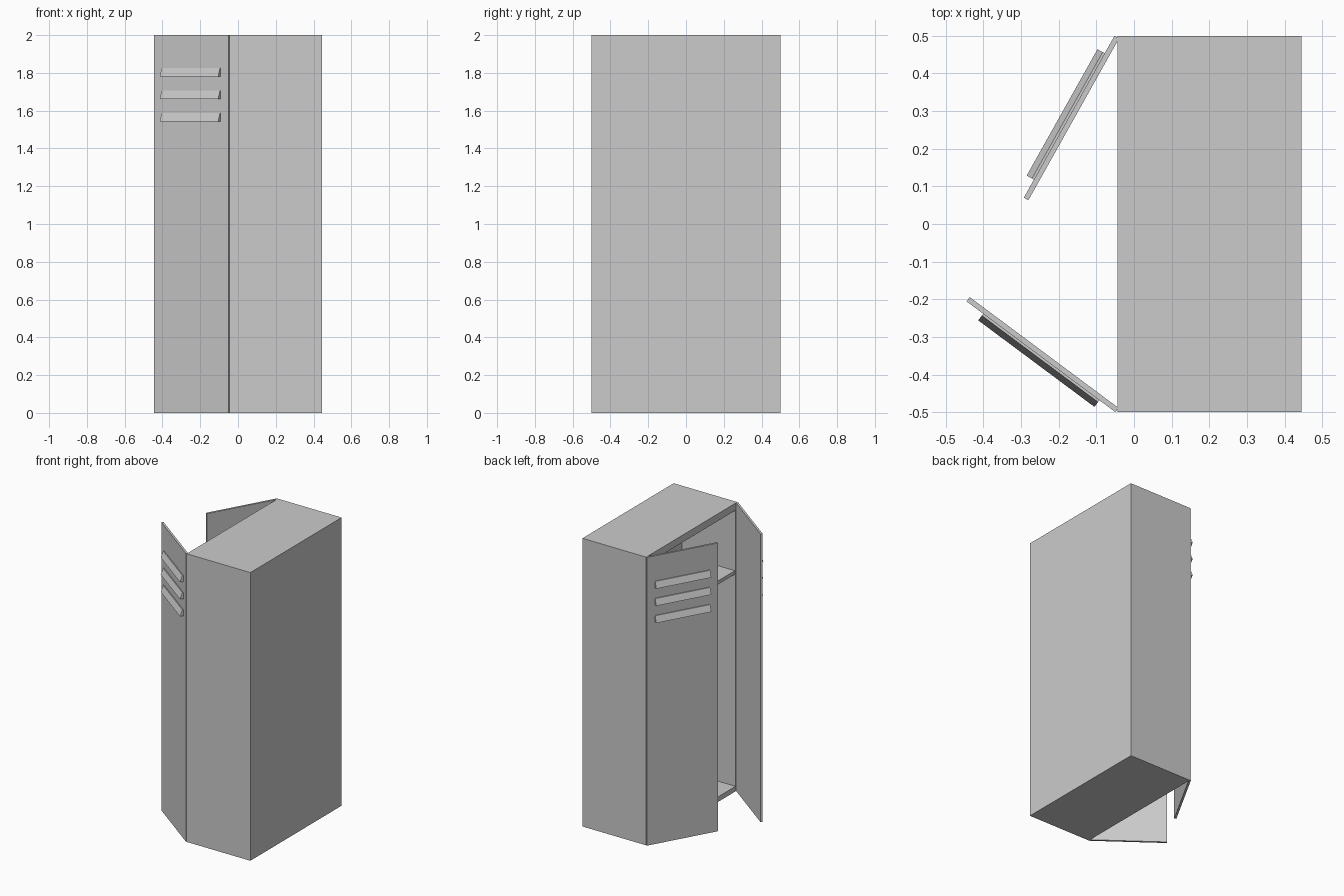
import bpy, bmesh
from mathutils import Matrix, Vector

if "Cube" in bpy.data.objects:
    bpy.data.objects.remove(bpy.data.objects["Cube"])

X0, X1, W, H = -0.044, 0.445, 0.5, 2.0     # body extents
SIDE, RIM, BACK = 0.02, 0.05, 0.365        # side wall, top/bottom rim, inner back plane


def finish(bm, name):
    bmesh.ops.recalc_face_normals(bm, faces=bm.faces)
    me = bpy.data.meshes.new(name)
    bm.to_mesh(me)
    bm.free()
    ob = bpy.data.objects.new(name, me)
    bpy.context.collection.objects.link(ob)
    return ob


def box(bm, lo, hi):
    lo, hi = Vector(lo), Vector(hi)
    m = Matrix.Translation((lo + hi) / 2) @ Matrix.Diagonal((*(hi - lo), 1))
    return bmesh.ops.create_cube(bm, size=1, matrix=m)["verts"]


# cabinet body: a box with a pocket sunk into its -x face
bm = bmesh.new()
box(bm, (X0, -W, 0), (X1, W, H))
face = min(bm.faces, key=lambda f: f.calc_center_median().x)
bmesh.ops.inset_individual(bm, faces=[face], thickness=0.01)
for v in face.verts:
    v.co.y = (W - SIDE) * (1 if v.co.y > 0 else -1)
    v.co.z = H - RIM if v.co.z > 1 else RIM * 0.7
pocket = bmesh.ops.extrude_discrete_faces(bm, faces=[face])["faces"][0]
for v in pocket.verts:
    v.co.x = BACK
finish(bm, "cabinet_body")

# inner shelf
bm = bmesh.new()
box(bm, (X0 + 0.005, -W + SIDE, 1.505), (BACK, W - SIDE, 1.53))
finish(bm, "shelf")


def door(name, hinge, direction, side):
    """Door along local x; outer side faces local y * side."""
    d = Vector((*direction, 0)).normalized()
    n = Vector((-d.y, d.x, 0)) * side
    m = Matrix(((d.x, n.x, 0, hinge[0]), (d.y, n.y, 0, hinge[1]),
                (0, 0, 1, 0), (0, 0, 0, 1)))
    bm = bmesh.new()
    box(bm, (0, -0.014, 0), (0.493, 0, H))
    bm.transform(m)
    finish(bm, name + "_door")

    # three sloping vent louvres
    bm = bmesh.new()
    for zc in (1.803, 1.684, 1.565):
        prof = [(0, 0.022), (0.006, 0.022), (0.022, -0.022), (0, -0.022)]
        f = bm.faces.new([bm.verts.new((0.053, y, zc + z)) for y, z in prof])
        ext = bmesh.ops.extrude_face_region(bm, geom=[f])["geom"]
        for v in ext:
            if isinstance(v, bmesh.types.BMVert):
                v.co.x = 0.438
    bmesh.ops.holes_fill(bm, edges=bm.edges, sides=4)
    bm.transform(m)
    finish(bm, name + "_louvres")


door("near", (-0.0495, -0.5), (-0.395, 0.294), 1)
door("far", (-0.052, 0.5), (-0.242, -0.432), -1)
